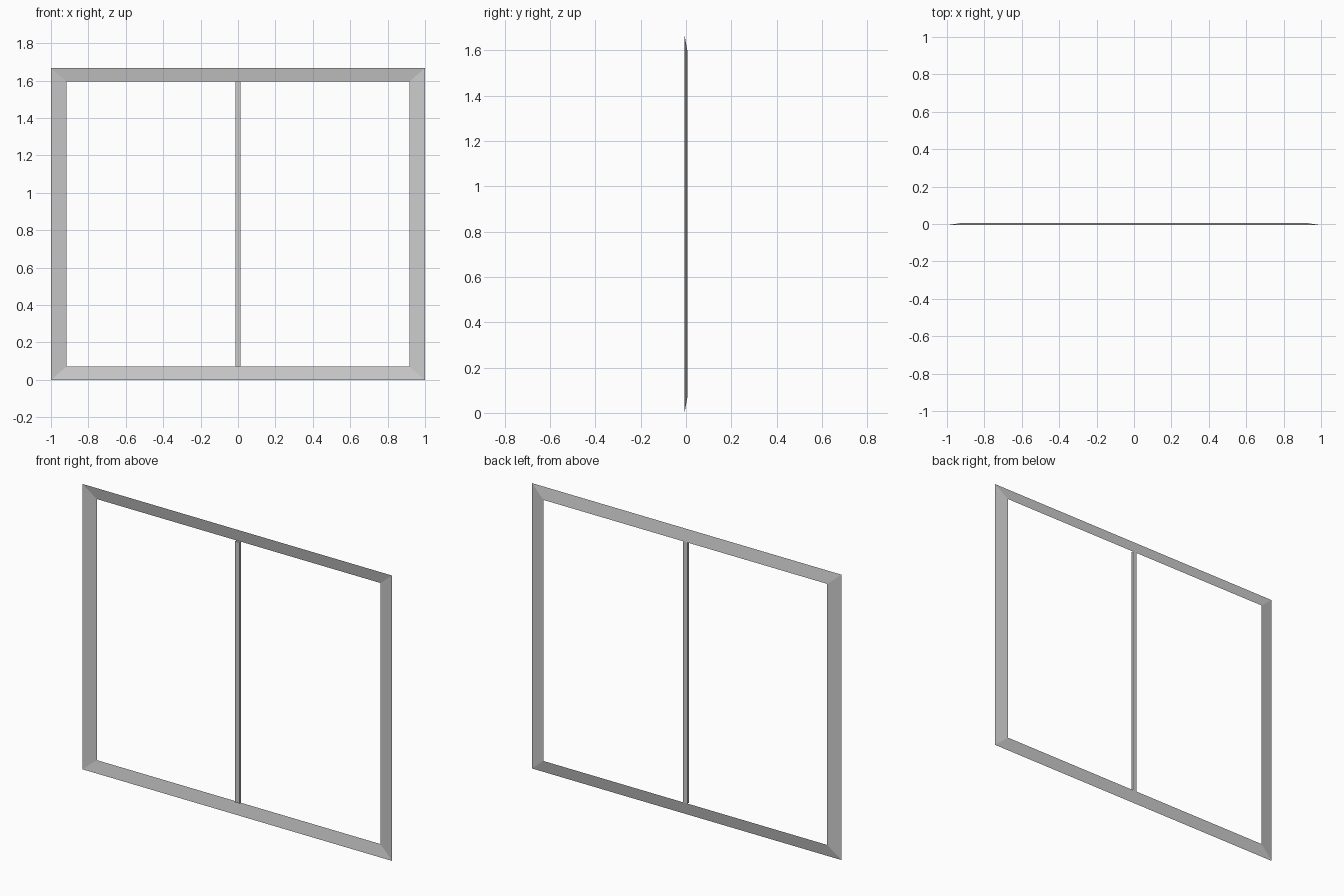
import bpy, bmesh

if "Cube" in bpy.data.objects:
    bpy.data.objects.remove(bpy.data.objects["Cube"])

W, H = 1.0, 1.667        # half width, full height
RX, RZ = 0.083, 0.071    # visible rail widths (sides, top/bottom)
D = 0.0065               # half depth


def make_object(name, bm):
    mesh = bpy.data.meshes.new(name)
    bm.to_mesh(mesh)
    bm.free()
    obj = bpy.data.objects.new(name, mesh)
    bpy.context.collection.objects.link(obj)
    return obj


def loop(bm, half_w, z0, z1, y):
    return [bm.verts.new((x, y, z)) for x, z in
            ((-half_w, z0), (half_w, z0), (half_w, z1), (-half_w, z1))]


# Mitred frame: thin sheet sloping back from the outer to the inner edge
bm = bmesh.new()
outer = loop(bm, W, 0, H, -D)
inner = loop(bm, W - RX, RZ, H - RZ, D)
for i in range(4):
    j = (i + 1) % 4
    bm.faces.new((outer[i], outer[j], inner[j], inner[i]))
make_object("window_frame", bm)

# Slim upright bar in the middle
bm = bmesh.new()
bmesh.ops.create_cube(bm, size=1)
bmesh.ops.scale(bm, vec=(0.028, 2 * D, H - 2 * RZ), verts=bm.verts)
bmesh.ops.translate(bm, vec=(0, 0, H / 2), verts=bm.verts)
make_object("centre_bar", bm)
